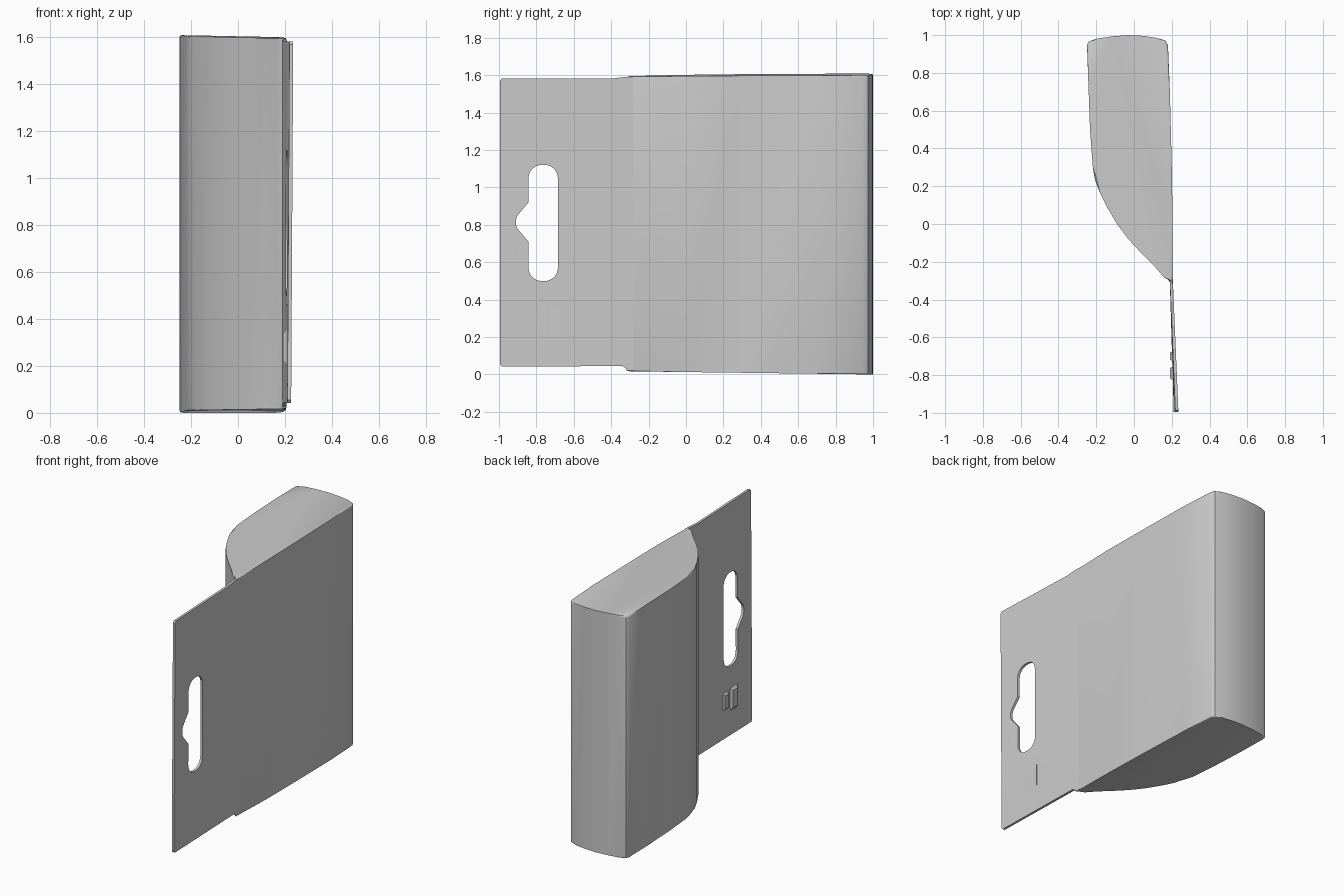
import bpy, bmesh, math
from mathutils import Matrix

if "Cube" in bpy.data.objects:
    bpy.data.objects.remove(bpy.data.objects["Cube"])


def finish(obj, angle=35):
    bpy.ops.object.select_all(action='DESELECT')
    obj.select_set(True)
    bpy.context.view_layer.objects.active = obj
    bpy.ops.object.shade_smooth_by_angle(angle=math.radians(angle))


def new_object(name, bm):
    bmesh.ops.recalc_face_normals(bm, faces=bm.faces)
    mesh = bpy.data.meshes.new(name)
    bm.to_mesh(mesh)
    bm.free()
    obj = bpy.data.objects.new(name, mesh)
    bpy.context.collection.objects.link(obj)
    finish(obj)
    return obj


# Pouch body: wedge-shaped plan profile (x, y) with slightly tilted ends
profile = [(0.205, -0.32), (0.205, 0.0), (0.20, 0.3), (0.19, 0.7), (0.18, 0.945),
           (0.165, 0.972), (0.12, 0.985), (0.05, 0.996), (-0.03, 1.0), (-0.12, 0.993),
           (-0.20, 0.98), (-0.238, 0.968), (-0.249, 0.95), (-0.242, 0.75), (-0.233, 0.5),
           (-0.218, 0.3), (-0.207, 0.235), (-0.18, 0.165), (-0.14, 0.085), (-0.09, 0.0),
           (-0.03, -0.08), (0.04, -0.155), (0.11, -0.225), (0.165, -0.275), (0.188, -0.305)]
bm = bmesh.new()
low = [bm.verts.new((x, y, 0.013 - 0.013 * y)) for x, y in profile]
high = [bm.verts.new((x, y, 1.600 - 0.02 * x + 0.004 * y)) for x, y in profile]
n = len(profile)
for i in range(n):
    j = (i + 1) % n
    bm.faces.new((low[i], low[j], high[j], high[i]))
caps = [bm.faces.new(low[::-1]), bm.faces.new(high)]
rim = [e for f in caps for e in f.edges]
bmesh.ops.bevel(bm, geom=rim, offset=0.014, segments=3, profile=0.5,
                affect='EDGES', clamp_overlap=True)
new_object("pouch_body", bm)


# Hanging flap outline and hanger slot, drawn in (y, z)
def arc(cy, cz, r, a0, a1, steps=8):
    return [(cy + r * math.cos(math.radians(a0 + (a1 - a0) * i / steps)),
             cz + r * math.sin(math.radians(a0 + (a1 - a0) * i / steps)))
            for i in range(steps + 1)]


outline = [(-0.28, 0.02), (-0.28, 1.592), (-0.33, 1.59), (-0.40, 1.582), (-0.985, 1.582),
           (-0.995, 1.57), (-0.995, 0.055), (-0.985, 0.042), (-0.34, 0.045), (-0.31, 0.025)]
slot = (arc(-0.755, 0.57, 0.07, 270, 360) + arc(-0.755, 1.05, 0.07, 0, 90)
        + arc(-0.772, 1.05, 0.07, 90, 180) + [(-0.842, 0.92)]
        + arc(-0.84, 0.815, 0.07, 130, 230) + [(-0.842, 0.71)]
        + arc(-0.772, 0.57, 0.07, 180, 270))

curve = bpy.data.curves.new("flap_curve", 'CURVE')
curve.dimensions = '2D'
curve.fill_mode = 'BOTH'
curve.extrude = 0.008
for pts in (outline, slot):
    spline = curve.splines.new('POLY')
    spline.points.add(len(pts) - 1)
    for p, (y, z) in zip(spline.points, pts):
        p.co = (y, z, 0, 1)
    spline.use_cyclic_u = True
helper = bpy.data.objects.new("flap_helper", curve)
bpy.context.collection.objects.link(helper)
mesh = bpy.data.meshes.new_from_object(
    helper.evaluated_get(bpy.context.evaluated_depsgraph_get()))
bpy.data.objects.remove(helper)
bm = bmesh.new()
bm.from_mesh(mesh)
bmesh.ops.remove_doubles(bm, verts=bm.verts, dist=0.0005)
# Stand the sheet upright and lean it gently outward
for v in bm.verts:
    y, z, t = v.co
    v.co = (0.197 + t + 0.036 * (-0.28 - y) + 0.008 * (z - 0.8) * (-0.28 - y), y, z)
new_object("hanging_flap", bm)


# Two small raised lumps on the rear of the flap
def lump(name, y, z, sy, sz):
    bm = bmesh.new()
    bmesh.ops.create_cube(bm, size=1, matrix=Matrix.Translation((0.206, y, z))
                          @ Matrix.Diagonal((0.03, sy, sz, 1)))
    for v in bm.verts:
        if v.co.x < 0.2:
            v.co.y = y + (v.co.y - y) * 0.6
            v.co.z = z + (v.co.z - z) * 0.6
    new_object(name, bm)


lump("rear_lump_outer", -0.79, 0.28, 0.09, 0.19)
lump("rear_lump_inner", -0.70, 0.29, 0.065, 0.15)
